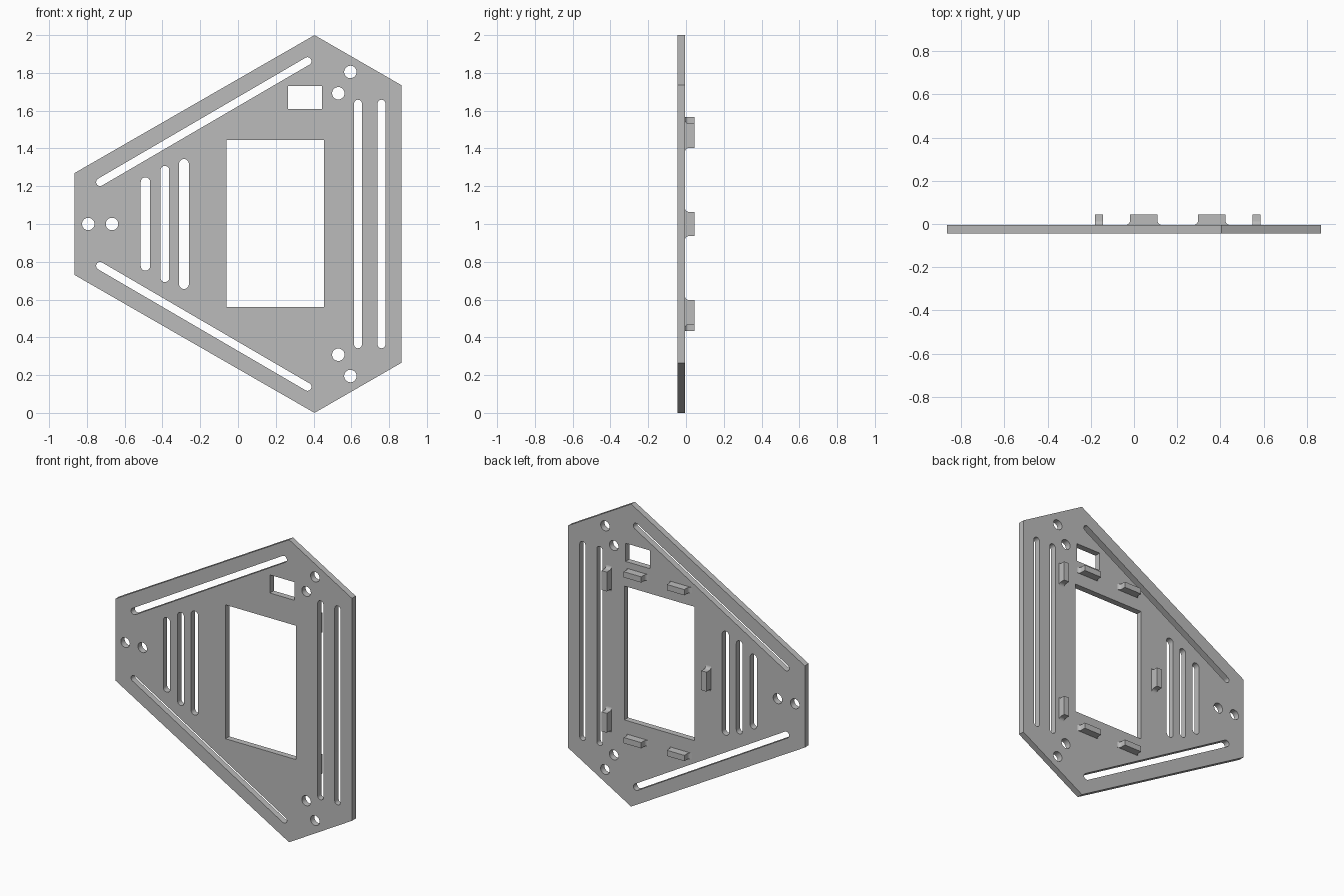
import bpy, bmesh
from math import pi, sin, cos, atan2

cube = bpy.data.objects.get("Cube")
if cube:
    bpy.data.objects.remove(cube, do_unlink=True)

grey = bpy.data.materials.new("plain grey")
grey.use_nodes = True
colour = (0.5, 0.5, 0.5, 1)
grey.diffuse_color = colour
grey.node_tree.nodes["Principled BSDF"].inputs["Base Color"].default_value = colour


def extruded(name, loops, half_depth, location, rotation):
    """Fill flat closed loops (inner ones are holes) and thicken them."""
    curve = bpy.data.curves.new(name, "CURVE")
    curve.dimensions = "2D"
    curve.fill_mode = "BOTH"
    curve.extrude = half_depth
    for loop in loops:
        spline = curve.splines.new("POLY")
        spline.points.add(len(loop) - 1)
        for point, (x, y) in zip(spline.points, loop):
            point.co = (x, y, 0, 1)
        spline.use_cyclic_u = True
    obj = bpy.data.objects.new(name, curve)
    bpy.context.collection.objects.link(obj)
    obj.location, obj.rotation_euler = location, rotation
    bpy.ops.object.select_all(action="DESELECT")
    obj.select_set(True)
    bpy.context.view_layer.objects.active = obj
    bpy.ops.object.convert(target="MESH")
    obj = bpy.context.object
    obj.name = name
    bm = bmesh.new()
    bm.from_mesh(obj.data)
    bmesh.ops.remove_doubles(bm, verts=bm.verts, dist=1e-5)
    bmesh.ops.recalc_face_normals(bm, faces=bm.faces)
    bm.to_mesh(obj.data)
    bm.free()
    obj.data.materials.clear()
    obj.data.materials.append(grey)
    bpy.ops.object.shade_smooth_by_angle(angle=pi / 6)
    return obj


def arc(cx, cy, r, start, sweep, steps):
    return [(cx + r * cos(start + sweep * i / steps),
             cy + r * sin(start + sweep * i / steps)) for i in range(steps + 1)]


def slot(x1, z1, x2, z2, r):
    a = atan2(z2 - z1, x2 - x1)
    return arc(x2, z2, r, a - pi / 2, pi, 12) + arc(x1, z1, r, a + pi / 2, pi, 12)


def hole(x, z):
    return arc(x, z, 0.033, 0, 2 * pi, 32)[:-1]


def rect(x1, x2, z1, z2):
    return [(x1, z1), (x2, z1), (x2, z2), (x1, z2)]


def flip(loop):
    """Mirror about the plate's horizontal mid line."""
    return [(x, 2 - z) for x, z in loop]


# Plate outline, windows and round holes
upper = [(-0.865, 1.27), (0.405, 2.0), (0.865, 1.735)]
loops = [upper + flip(upper)[::-1],
         rect(-0.06, 0.455, 0.56, 1.445),
         rect(0.265, 0.445, 1.61, 1.73),
         hole(-0.793, 1), hole(-0.667, 1)]
# Features repeated above and below the mid line
for loop in (hole(0.595, 1.805), hole(0.531, 1.692),
             slot(-0.73, 1.222, 0.368, 1.862, 0.021)):
    loops += [loop, flip(loop)]
# Upright slots
for x, half, r in ((-0.49, 0.222, 0.025), (-0.387, 0.285, 0.023), (-0.286, 0.318, 0.026),
                   (0.635, 0.637, 0.021), (0.76, 0.637, 0.021)):
    loops.append(slot(x, 1 - half, x, 1 + half, r))
extruded("plate", loops, 0.02, (0, -0.025, 0), (pi / 2, 0, 0))

# Locating tabs on the back, flared at both ends where they meet the plate
half, height, flare = 0.064, 0.05, 0.02
right_end = arc(half + flare, flare, flare, -pi / 2, -pi / 2, 6) + [(half, height)]
profile = right_end + [(-x, y) for x, y in reversed(right_end)]


def tab(name, x, z, upright):
    extruded(name, [profile], 0.019, (x, -0.005, z), (0, pi / 2 if upright else 0, 0))


tab("side_tab", -0.162, 1, True)
for side, s in (("upper", 1), ("lower", -1)):
    tab(side + "_upright_tab", 0.567, 1 + s * 0.467, True)
    tab(side + "_inner_tab", 0.045, 1 + s * 0.548, False)
    tab(side + "_outer_tab", 0.36, 1 + s * 0.548, False)
